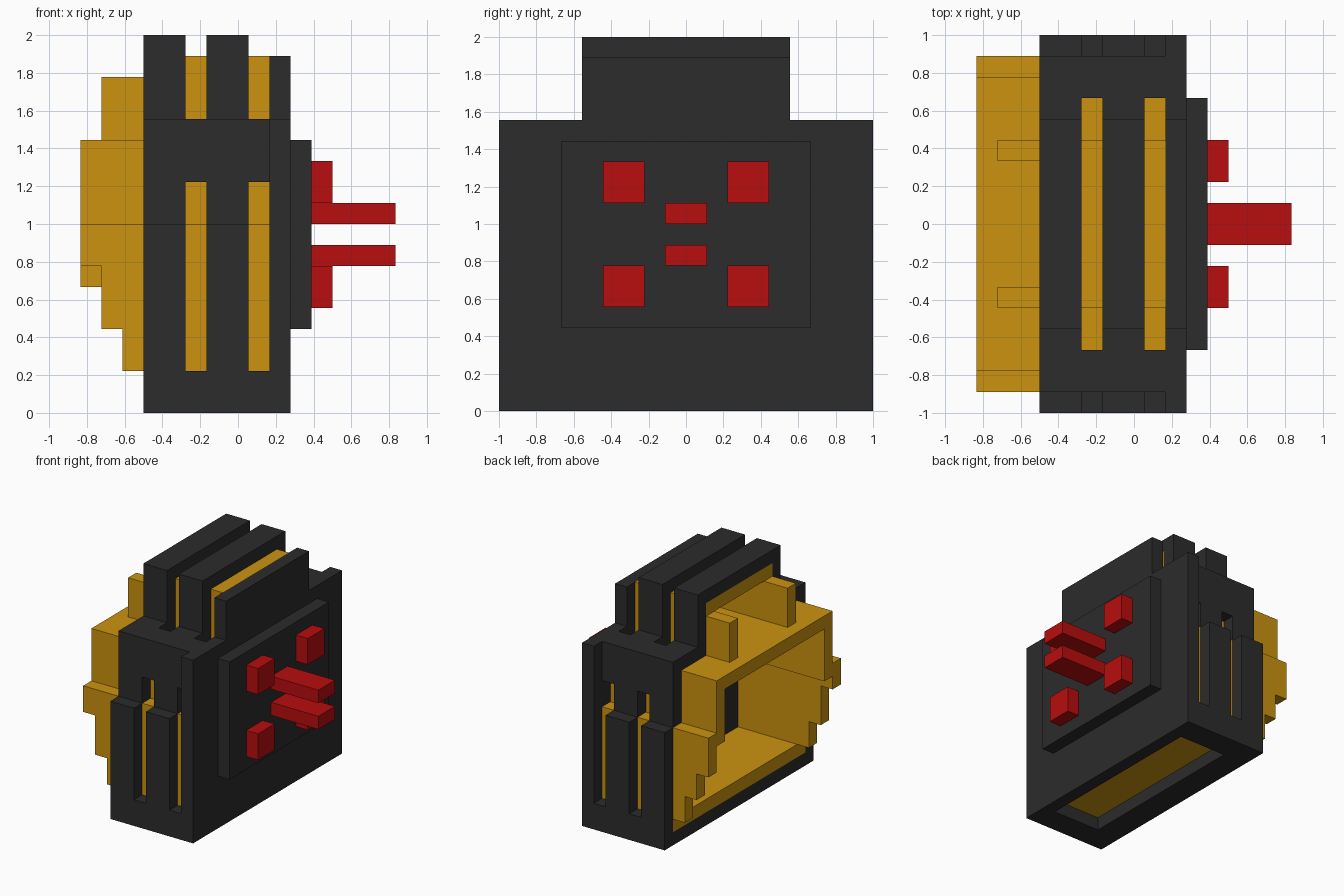
import bpy, bmesh
from mathutils import Vector

if "Cube" in bpy.data.objects:
    bpy.data.objects.remove(bpy.data.objects["Cube"])

U = 1 / 9  # one block; part coordinates below are in blocks, x counted from the left end


def material(name, rgb):
    m = bpy.data.materials.new(name)
    m.diffuse_color = (*rgb, 1)
    m.use_nodes = True
    m.node_tree.nodes["Principled BSDF"].inputs["Base Color"].default_value = m.diffuse_color
    return m


DARK = material("charcoal", (0.025, 0.025, 0.025))
GOLD = material("gold", (0.6, 0.29, 0.005))
RED = material("red", (0.48, 0.004, 0.004))


def box(x0, x1, y0, y1, z0, z1):
    return {(x, y, z) for x in range(x0, x1) for y in range(y0, y1) for z in range(z0, z1)}


def pair(x0, x1, y0, y1, z0, z1):
    """A box and its mirror image across y = 0."""
    return box(x0, x1, y0, y1, z0, z1) | box(x0, x1, -y1, -y0, z0, z1)


def build(name, cells, mat):
    """Skin a set of blocks with outer faces only, then merge the flat areas."""
    bm = bmesh.new()
    verts = {}

    def vert(p):
        if p not in verts:
            verts[p] = bm.verts.new(Vector((p[0] - 7.5, p[1], p[2])) * U)
        return verts[p]

    for c in sorted(cells):
        for a in range(3):
            b, d = (a + 1) % 3, (a + 2) % 3
            for side in (0, 1):
                n = list(c)
                n[a] += 1 if side else -1
                if tuple(n) in cells:
                    continue
                ring = []
                for i, j in ((0, 0), (1, 0), (1, 1), (0, 1)):
                    p = list(c)
                    p[a] += side
                    p[b] += i
                    p[d] += j
                    ring.append(vert(tuple(p)))
                bm.faces.new(ring if side else ring[::-1])
    bmesh.ops.dissolve_limit(bm, angle_limit=0.01, verts=bm.verts[:], edges=bm.edges[:])
    me = bpy.data.meshes.new(name)
    bm.to_mesh(me)
    bm.free()
    me.materials.append(mat)
    ob = bpy.data.objects.new(name, me)
    bpy.context.collection.objects.link(ob)
    return ob


# Dark outer shell: bottom, lower walls, upper walls, shoulders, chimney and cap
shell = box(3, 9, -9, 9, 0, 1)
shell |= pair(3, 9, 8, 9, 0, 9)
shell |= pair(3, 9, 7, 8, 9, 14)
shell |= pair(3, 9, 4, 8, 13, 14)
shell |= pair(3, 9, 4, 5, 14, 18)
shell |= box(3, 9, -5, 5, 17, 18)
# Two rows of vent slots through the sides, shoulders and chimney
for x in (5, 8):
    shell -= box(x, x + 1, -9, 9, 2, 11)
    shell -= box(x, x + 1, -6, 6, 13, 18)
# Opening in the bottom
shell -= box(5, 9, -7, 7, 0, 1)
# Right-hand end plate and the dark panel lining it inside
shell |= box(9, 10, -9, 9, 0, 14) | box(9, 10, -5, 5, 14, 17)
shell |= box(8, 9, -7, 7, 2, 8) | box(8, 9, -6, 6, 8, 12) | box(8, 9, -3, 3, 13, 16)
build("outer_shell", shell, DARK)

# Gold liner, open to the left, with stepped lower side walls
liner = box(3, 9, -8, 8, 1, 2)
liner |= pair(3, 9, 7, 8, 1, 9)
for x, z in ((2, 2), (1, 4), (0, 6)):
    liner |= pair(x, x + 1, 7, 8, z, 9)
liner -= box(0, 1, -8, -7, 6, 7)
liner |= pair(0, 9, 6, 8, 8, 9)
liner |= pair(0, 9, 6, 7, 9, 13)
liner |= box(0, 9, -7, 7, 12, 13)
# Gold chimney liner
liner |= pair(1, 9, 3, 4, 13, 16)
liner |= box(3, 9, -4, 4, 16, 17)
build("inner_liner", liner, GOLD)

# Raised panel on the right side
build("side_panel", box(10, 11, -6, 6, 4, 13), DARK)

# Red studs and prongs
for z, level in ((5, "lower"), (10, "upper")):
    build(level + "_studs", pair(11, 12, 2, 4, z, z + 2), RED)
for z, level in ((7, "lower"), (9, "upper")):
    build(level + "_prong", box(11, 15, -1, 1, z, z + 1), RED)
